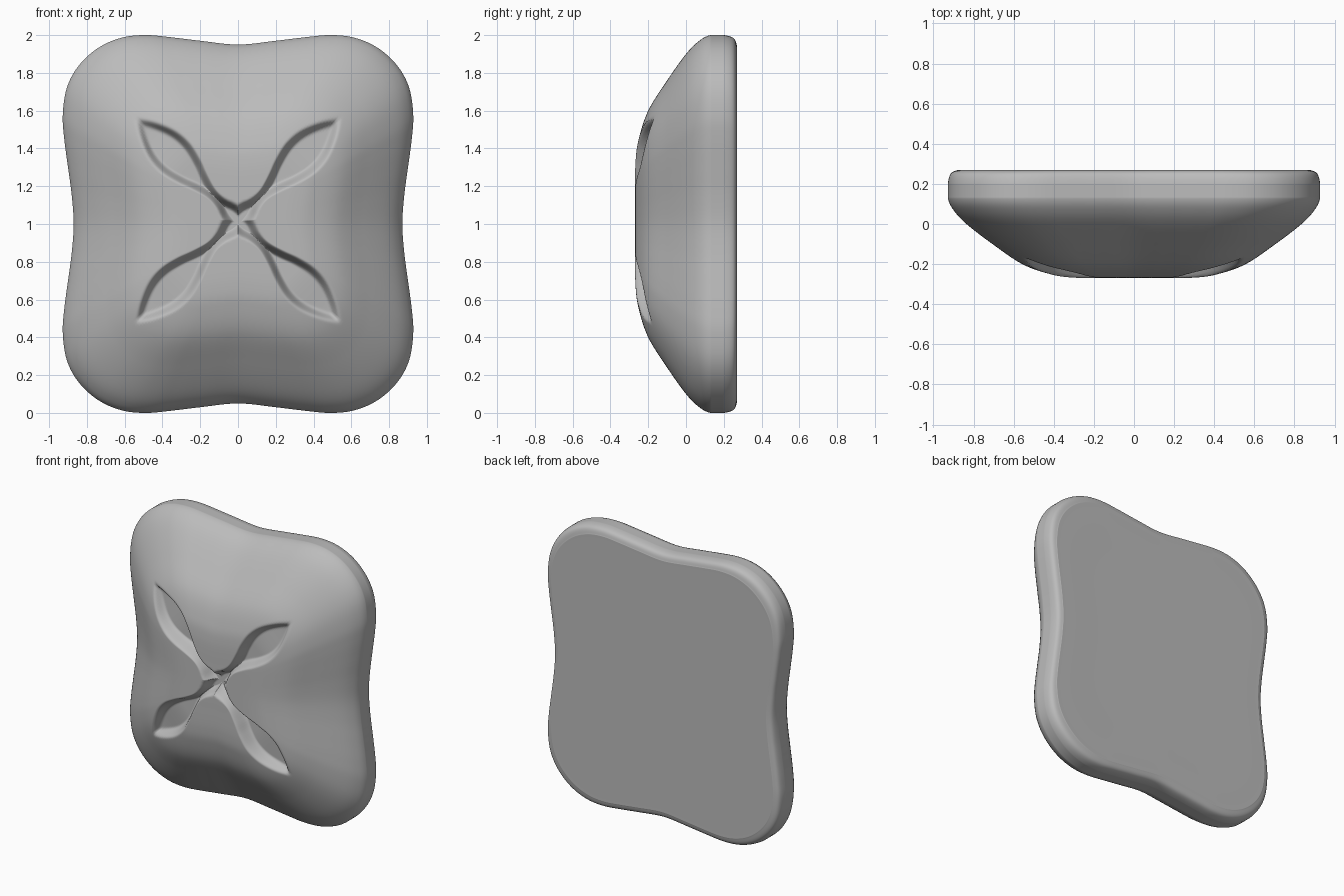
import bpy, bmesh, math
from mathutils import Vector

if "Cube" in bpy.data.objects:
    bpy.data.objects.remove(bpy.data.objects["Cube"])


def spline(pts, n, closed=False):
    """Catmull-Rom samples through 2D points."""
    m = len(pts)
    out = []

    def get(i):
        return Vector(pts[i % m] if closed else pts[max(0, min(m - 1, i))])

    for i in range(m if closed else m - 1):
        a, b, c, d = (get(i + k) for k in (-1, 0, 1, 2))
        for k in range(n):
            s = k / n
            out.append(0.5 * (2 * b + (c - a) * s + (2 * a - 5 * b + 4 * c - d) * s ** 2
                              + (3 * b - a - 3 * c + d) * s ** 3))
    if not closed:
        out.append(get(m - 1))
    return out


def smooth(s):
    s = max(0.0, min(1.0, s))
    return s * s * (3 - 2 * s)


# Four-lobed outline: one quarter, mirrored both ways
quarter = [(0.87, 0), (0.88, 0.15), (0.90, 0.30), (0.92, 0.45), (0.928, 0.57), (0.912, 0.70),
           (0.87, 0.80), (0.80, 0.885), (0.71, 0.95), (0.60, 0.99), (0.48, 1.0), (0.35, 0.988),
           (0.20, 0.97), (0, 0.95)]
half = quarter + [(-x, z) for x, z in reversed(quarter[:-1])]
outline = spline(half + [(x, -z) for x, z in reversed(half[1:-1])], 6, True)

# Section from front centre, over the domed rim, to the flat back: (outline scale, y)
section = spline([(0.004, -0.27), (0.15, -0.27), (0.33, -0.267), (0.45, -0.25), (0.60, -0.20),
                  (0.76, -0.10), (0.90, 0.0), (0.97, 0.07), (1, 0.13), (1, 0.20), (0.985, 0.25),
                  (0.95, 0.268), (0.90, 0.27), (0.60, 0.27), (0.004, 0.27)], 14)

# Petal half width along its diagonal: (distance from centre, half width)
petal = spline([(0, 0.065), (0.06, 0.06), (0.13, 0.037), (0.20, 0.034), (0.29, 0.06), (0.37, 0.09),
                (0.47, 0.113), (0.57, 0.105), (0.68, 0.06), (0.775, 0)], 12)


def petal_width(u):
    for a, b in zip(petal, petal[1:]):
        if a.x <= u < b.x:
            return a.y + (b.y - a.y) * (u - a.x) / (b.x - a.x)
    return -1.0


def recessed(x, z, y):
    """Sink the front surface to the petal floor inside the X."""
    a, b = abs(x), abs(z - 1.02)
    u, v = (a + b) / math.sqrt(2), abs(b - a) / math.sqrt(2)
    w = petal_width(u)
    if w <= v:
        return y
    floor = max(y, -0.185 + 0.03 * smooth((u - 0.4) / 0.35))
    return y + (floor - y) * smooth((w - v) / 0.05)


# Cushion body: outline swept along the section
bm = bmesh.new()
rings = []
for j, (t, y) in enumerate(section):
    t = min(t, 1.0)
    ring = []
    for p in outline:
        x, z = p.x * t, 1 + p.y * t
        ring.append(bm.verts.new((x, recessed(x, z, y) if y < 0.05 else y, z)))
    rings.append(ring)
n = len(outline)
for r0, r1 in zip(rings, rings[1:]):
    for i in range(n):
        bm.faces.new((r0[i], r0[(i + 1) % n], r1[(i + 1) % n], r1[i]))
bm.faces.new(rings[0])
bm.faces.new(rings[-1])
bmesh.ops.recalc_face_normals(bm, faces=bm.faces)
for f in bm.faces:
    f.smooth = True
me = bpy.data.meshes.new("cushion_body")
bm.to_mesh(me)
bm.free()
body = bpy.data.objects.new("cushion_body", me)
bpy.context.collection.objects.link(body)

# Single plain grey
grey = bpy.data.materials.new("light_grey")
grey.diffuse_color = (0.5, 0.5, 0.5, 1)
grey.use_nodes = True
grey.node_tree.nodes["Principled BSDF"].inputs["Base Color"].default_value = grey.diffuse_color
me.materials.append(grey)
